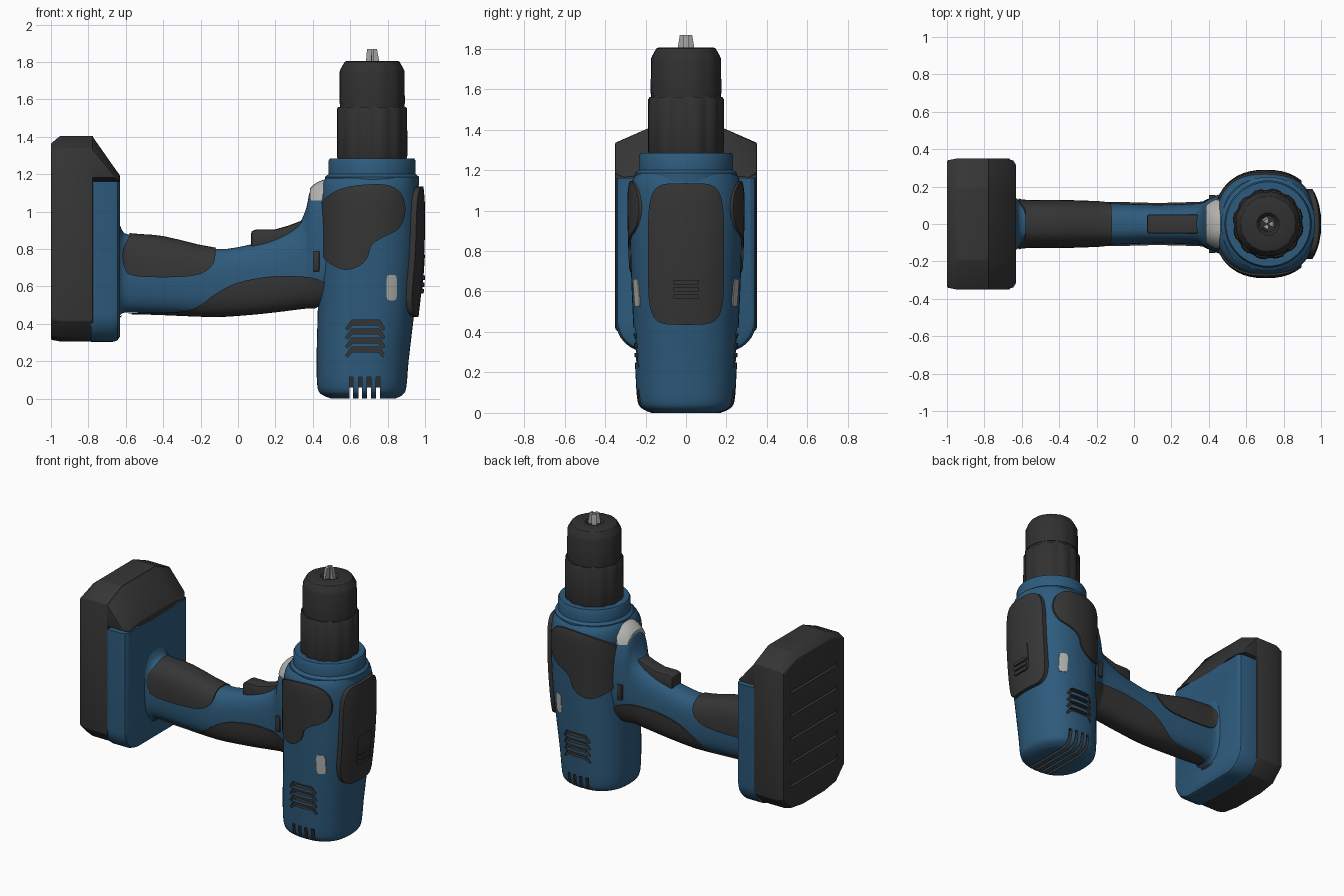
import bpy, bmesh, math
from mathutils import Vector

if "Cube" in bpy.data.objects:
    bpy.data.objects.remove(bpy.data.objects["Cube"])


def material(name, r, g, b):
    m = bpy.data.materials.new(name)
    m.diffuse_color = (r, g, b, 1)
    m.use_nodes = True
    m.node_tree.nodes["Principled BSDF"].inputs["Base Color"].default_value = m.diffuse_color
    return m


BLUE = material("blue plastic", 0.027, 0.105, 0.205)
RUBBER = material("dark rubber", 0.036, 0.036, 0.036)
CHUCK = material("black chuck", 0.03, 0.03, 0.03)
LABEL = material("light grey", 0.45, 0.45, 0.43)
STEEL = material("steel", 0.36, 0.36, 0.36)
CX = 0.717  # axis of the motor and chuck


def spline(pts, closed=True, k=4):
    """Catmull-Rom curve through rows of any length."""
    n, out = len(pts), []
    for i in range(n if closed else n - 1):
        idx = [i - 1, i, i + 1, i + 2]
        idx = [j % n if closed else min(max(j, 0), n - 1) for j in idx]
        p = [pts[j] for j in idx]
        for s in range(k):
            t = s / k
            out.append(tuple(0.5 * (2 * b + (c - a) * t + (2 * a - 5 * b + 4 * c - d) * t * t
                                    + (3 * b - a - 3 * c + d) * t ** 3) for a, b, c, d in zip(*p)))
    return out if closed else out + [pts[-1]]


def oval(cu, cv, ru, rv, e=2.0, k=48):
    """Superellipse outline; a high exponent gives a rounded rectangle."""
    f = lambda w: math.copysign(abs(w) ** (2 / e), w)
    return [(cu + ru * f(math.cos(2 * math.pi * i / k)), cv + rv * f(math.sin(2 * math.pi * i / k)))
            for i in range(k)]


def place(outline, axis, t):
    return [{'x': (t, u, v), 'y': (u, t, v), 'z': (u, v, t)}[axis] for u, v in outline]


def add_loft(bm, rings):
    vs = [[bm.verts.new(p) for p in r] for r in rings]
    n = len(vs[0])
    for a, b in zip(vs, vs[1:]):
        for i in range(n):
            bm.faces.new((a[i], a[(i + 1) % n], b[(i + 1) % n], b[i]))
    bm.faces.new(vs[0])
    bm.faces.new(vs[-1])


def finish(name, bm, mats, bevel=0):
    bmesh.ops.recalc_face_normals(bm, faces=bm.faces[:])
    if bevel:
        edges = [e for e in bm.edges if e.calc_face_angle(0) > 0.4]
        bmesh.ops.bevel(bm, geom=edges, offset=bevel, segments=2, affect='EDGES', profile=0.5)
    me = bpy.data.meshes.new(name)
    bm.to_mesh(me)
    bm.free()
    for m in mats:
        me.materials.append(m)
    ob = bpy.data.objects.new(name, me)
    bpy.context.collection.objects.link(ob)
    return ob


def loft(name, rings, mat, bevel=0):
    bm = bmesh.new()
    add_loft(bm, rings)
    return finish(name, bm, [mat], bevel)


def prism(name, outline, axis, a, b, mat, bevel=0):
    return loft(name, [place(outline, axis, a), place(outline, axis, b)], mat, bevel)


def boolean(ob, cutter, op):
    mod = ob.modifiers.new("bool", 'BOOLEAN')
    mod.operation, mod.object, mod.solver = op, cutter, 'EXACT'
    bpy.context.view_layer.objects.active = ob
    bpy.ops.object.modifier_apply(modifier=mod.name)
    bpy.data.objects.remove(cutter)


def patch(name, base, outline, axis, a, b, offset, mat):
    """Raised plate that follows the base surface inside an outline."""
    skin = base.copy()
    skin.data = base.data.copy()
    bpy.context.collection.objects.link(skin)
    for v, n in [(v, Vector(v.normal)) for v in skin.data.vertices]:
        v.co += n * offset
    ob = prism(name, outline, axis, a, b, mat)
    boolean(ob, skin, 'INTERSECT')
    ob.data.materials.clear()
    ob.data.materials.append(mat)
    for p in ob.data.polygons:
        p.material_index = 0
    return ob


def cut(ob, bm):
    """Cut recesses whose inner walls are dark."""
    for f in bm.faces:
        f.material_index = 1
    ob.data.materials.append(RUBBER)
    boolean(ob, finish("cutter", bm, [ob.data.materials[0], RUBBER]), 'DIFFERENCE')


# Motor housing: z, x min, x max, half width
body_rows = [(0.0, .50, .84, .17), (.02, .45, .88, .215), (.06, .425, .90, .24), (.2, .42, .912, .25),
             (.42, .425, .938, .26), (.6, .43, .958, .268), (.8, .435, .972, .275), (1.0, .435, .975, .28),
             (1.1, .44, .97, .277), (1.15, .45, .962, .265), (1.18, .47, .955, .245)]
body = loft("motor_housing", [place(oval((a + b) / 2, 0, (b - a) / 2, h, 2.35), 'z', z)
                              for z, a, b, h in spline(body_rows, False, 3)], BLUE)

# Handle: x, z bottom, z top, half width
handle_rows = [(-.65, .42, 1.0, .16), (-.62, .455, .90, .13), (-.57, .46, .875, .12), (-.4, .455, .86, .12),
               (-.13, .445, .80, .112), (.05, .455, .82, .105), (.2, .47, .86, .105), (.32, .485, .93, .11),
               (.365, .49, 1.02, .115), (.39, .49, 1.12, .13), (.46, .49, 1.165, .16), (.56, .5, 1.175, .19)]
handle = loft("handle", [place(oval(0, (a + b) / 2, h, (b - a) / 2, 2.7), 'x', x)
                         for x, a, b, h in spline(handle_rows, False, 3)], BLUE)

# Rubber grips and labels that follow the housing and handle
side = [(.41, .92), (.43, 1.02), (.49, 1.09), (.6, 1.135), (.78, 1.145), (.87, 1.10), (.895, 1.0), (.86, .91),
        (.77, .86), (.715, .82), (.69, .75), (.64, .705), (.56, .69), (.47, .74), (.42, .83)]
patch("side_grips", body, spline(side), 'y', -.5, .5, .01, RUBBER)
patch("rear_pad", body, oval(0, .785, .188, .35, 5), 'x', .8, 1.1, .025, RUBBER)
patch("speed_switch_frame", body, oval(0, .67, .075, .10, 6), 'x', .9, 1.1, .029, RUBBER)
for i in range(3):
    patch("speed_switch_rib", body, oval(0, .575 + .035 * i, .065, .012, 5), 'x', .9, 1.1, .038, RUBBER)
patch("side_labels", body, oval(.822, .593, .028, .068, 5), 'y', -.5, .5, .004, LABEL)
upper = [(-.55, .95), (-.58, .87), (-.615, .80), (-.61, .71), (-.55, .655), (-.25, .655), (-.14, .71),
         (-.12, .80), (-.13, .92)]
patch("upper_grip", handle, spline(upper), 'y', -.4, .4, .009, RUBBER)
lower = [(-.6, .40), (-.58, .455), (-.3, .465), (-.2, .5), (-.12, .56), (0, .62), (.2, .655), (.4, .645),
         (.48, .6), (.48, .53), (.41, .48), (.3, .4)]
patch("lower_grip", handle, spline(lower), 'y', -.4, .4, .009, RUBBER)
patch("shoulder_light", handle, oval(.425, 0, .04, .13, 6), 'z', 1.06, 1.3, .006, LABEL)

# Cooling vents: side louvres and slots through the base
bm = bmesh.new()
for i in range(4):
    z = .405 - .048 * i
    slot = [(.575, z - .03), (.607, z + .015), (.757, z + .015), (.785, z - .03),
            (.775, z - .04), (.75, z - .012), (.614, z - .012), (.585, z - .04)]
    for s in (-1, 1):
        add_loft(bm, [place(slot, 'y', s * .225), place(slot, 'y', s * .4)])
    x = .605 + .048 * i
    u = [(-.4, -.1), (.4, -.1), (.4, .115), (.215, .115), (.2, .06), (-.2, .06), (-.215, .115), (-.4, .115)]
    add_loft(bm, [place(u, 'x', x - .01), place(u, 'x', x + .01)])
bmesh.ops.recalc_face_normals(bm, faces=bm.faces[:])
cut(body, bm)

# Trigger and direction switch
prism("trigger", [(.07, .78), (.07, .895), (.1, .905), (.2, .905), (.27, .925), (.35, .955), (.4, .955),
                  (.4, .8)], 'y', -.052, .052, RUBBER, .012)
prism("direction_switch", [(.40, .68), (.435, .68), (.435, .79), (.40, .79)], 'y', -.155, .155, RUBBER, .005)


# Collar and chuck turned about the motor axis
def turned(name, profile, mat, k=60, groove=0):
    def radius(r, i):
        return r - (groove if i % 5 < 2 else 0)
    return loft(name, [[(CX + radius(r, i) * math.cos(2 * math.pi * i / k),
                         radius(r, i) * math.sin(2 * math.pi * i / k), z) for i in range(k)]
                       for r, z in profile], mat)


turned("collar", [(.25, 1.14), (.252, 1.185), (.233, 1.20), (.233, 1.27), (.225, 1.285), (.15, 1.285)], BLUE)
turned("chuck_sleeve", [(.182, 1.27), (.19, 1.30), (.188, 1.55), (.182, 1.56), (.15, 1.56)], CHUCK, 60, .007)
turned("chuck_ring", [(.172, 1.55), (.172, 1.578), (.16, 1.578)], CHUCK)
turned("chuck_nose", [(.176, 1.578), (.174, 1.75), (.168, 1.765), (.148, 1.80), (.136, 1.806), (.06, 1.806),
                      (.045, 1.79)], CHUCK, 60, .002)

# Three chuck jaws
bm = bmesh.new()
for j in range(3):
    a = math.radians(120 * j)
    rings = []
    for r, z in ((.040, 1.76), (.037, 1.81), (.026, 1.868)):
        rings.append([(CX + u * math.cos(a) - v * math.sin(a), u * math.sin(a) + v * math.cos(a), z)
                      for u, v in ((.006, -.006), (r, -.016), (r, .016), (.006, .006))])
    add_loft(bm, rings)
finish("chuck_jaws", bm, [STEEL])


# Battery pack
def pack(x, w, low, eave, top, drop=.11):
    """Eight-sided section: flat sides with chamfers above and below."""
    half = [(.12, low), (w - .09, low + .02), (w, low + drop), (w, eave), (.19, top)]
    return place(half + [(-u, v) for u, v in reversed(half)], 'x', x)


battery = loft("battery_shell", [pack(-1, .34, .315, 1.315, 1.365), pack(-.95, .35, .305, 1.335, 1.405),
                                 pack(-.775, .35, .305, 1.335, 1.405)], RUBBER, .006)
bm = bmesh.new()
for i in range(5):
    z = .5 + .165 * i
    wedge = [(-1.02, z - .02), (-.984, z - .012), (-1.0, z + .03), (-1.02, z + .03)]
    add_loft(bm, [place(wedge, 'y', -.26), place(wedge, 'y', .26)])
bmesh.ops.recalc_face_normals(bm, faces=bm.faces[:])
cut(battery, bm)
loft("battery_top_wedge", [pack(-.78, .35, 1.15, 1.335, 1.405, .03), pack(-.665, .35, 1.15, 1.195, 1.24, .03),
                           pack(-.632, .31, 1.15, 1.17, 1.195, .012)], RUBBER, .003)

# Blue battery foot with rounded lower corners
foot = []
for x, d in ((-.785, 0), (-.67, 0), (-.645, .008), (-.632, .028)):
    w, low = .347 - d, .303 + d
    arc = [(w - .15 + .15 * math.sin(t), low + .15 - .15 * math.cos(t))
           for t in [math.pi / 2 * i / 8 for i in range(9)]] + [(w, 1.16)]
    foot.append(place(arc + [(-u, v) for u, v in reversed(arc)], 'x', x))
loft("battery_foot", foot, BLUE)

# Smooth shading with sharp edges kept
bpy.ops.object.select_all(action='SELECT')
bpy.context.view_layer.objects.active = body
bpy.ops.object.shade_smooth_by_angle(angle=math.radians(32))
